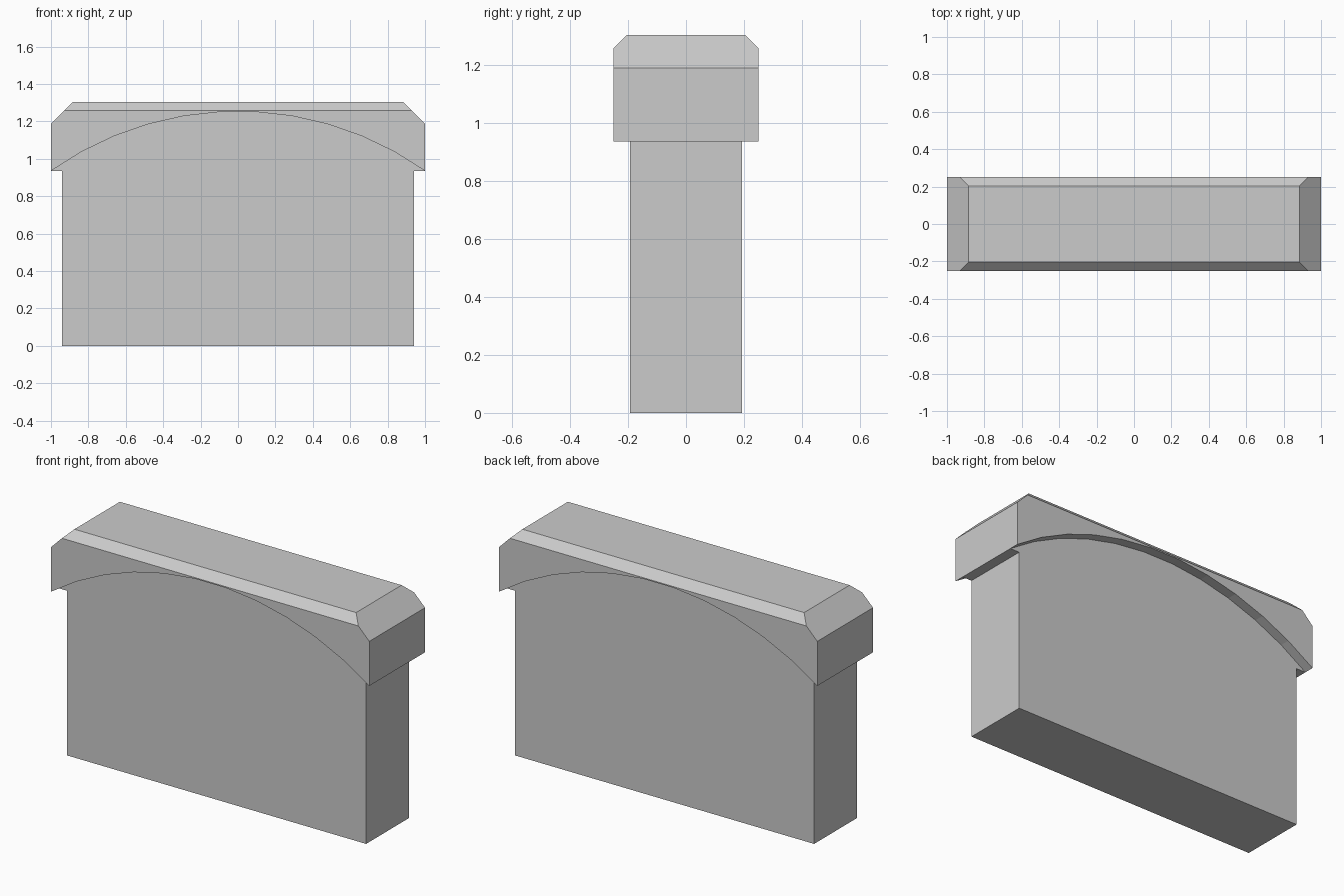
import bpy
import bmesh
from math import asin, sin, cos
from mathutils import Vector

if "Cube" in bpy.data.objects:
    bpy.data.objects.remove(bpy.data.objects["Cube"], do_unlink=True)

# Overall sizes
SPRING, CROWN, TOP = 0.935, 1.253, 1.303   # arch ends, arch crown, cap top
BODY_X, BODY_Y = 0.94, 0.193
CAP_Y = 0.25
END_CHAMFER, SIDE_CHAMFER = 0.115, 0.046
ARCH_SEGMENTS = 11

stone = bpy.data.materials.new("plain_grey")
stone.use_nodes = True
grey = (0.6, 0.6, 0.6, 1.0)
stone.diffuse_color = grey
stone.node_tree.nodes["Principled BSDF"].inputs["Base Color"].default_value = grey


def arch_points():
    """Circular arc from the right end over the crown to the left end."""
    rise = CROWN - SPRING
    radius = (1 + rise * rise) / (2 * rise)
    half = asin(1 / radius)
    angles = [half * (1 - 2 * i / ARCH_SEGMENTS) for i in range(ARCH_SEGMENTS + 1)]
    return [(radius * sin(a), CROWN - radius * (1 - cos(a))) for a in angles]


def extrude_profile(profile, half_depth):
    """Solid made by sweeping an x-z outline through the depth."""
    bm = bmesh.new()
    face = bm.faces.new([bm.verts.new((x, -half_depth, z)) for x, z in profile])
    swept = bmesh.ops.extrude_face_region(bm, geom=[face])["geom"]
    verts = [v for v in swept if isinstance(v, bmesh.types.BMVert)]
    bmesh.ops.translate(bm, verts=verts, vec=(0, 2 * half_depth, 0))
    bmesh.ops.recalc_face_normals(bm, faces=bm.faces[:])
    return bm


def finish(bm, name):
    bmesh.ops.recalc_face_normals(bm, faces=bm.faces[:])
    mesh = bpy.data.meshes.new(name)
    bm.to_mesh(mesh)
    bm.free()
    mesh.materials.append(stone)
    obj = bpy.data.objects.new(name, mesh)
    bpy.context.collection.objects.link(obj)


arch = arch_points()

# Body slab with small shoulders, its top following the arch
body = [(-BODY_X, SPRING), (-BODY_X, 0), (BODY_X, 0), (BODY_X, SPRING)] + arch
finish(extrude_profile(body, BODY_Y), "body")

# Cap with arched underside and chamfered ends
cap = arch + [(-1, TOP - END_CHAMFER), (-1 + END_CHAMFER, TOP),
              (1 - END_CHAMFER, TOP), (1, TOP - END_CHAMFER)]
cap_bm = extrude_profile(cap, CAP_Y)

# Long chamfers along the front and back top edges
for side in (-1, 1):
    cut = bmesh.ops.bisect_plane(
        cap_bm, geom=cap_bm.verts[:] + cap_bm.edges[:] + cap_bm.faces[:],
        plane_co=Vector((0, side * CAP_Y, TOP - SIDE_CHAMFER)),
        plane_no=Vector((0, side, 1)), clear_outer=True)
    rim = [e for e in cut["geom_cut"] if isinstance(e, bmesh.types.BMEdge)]
    bmesh.ops.holes_fill(cap_bm, edges=rim, sides=0)
finish(cap_bm, "arched_cap")
